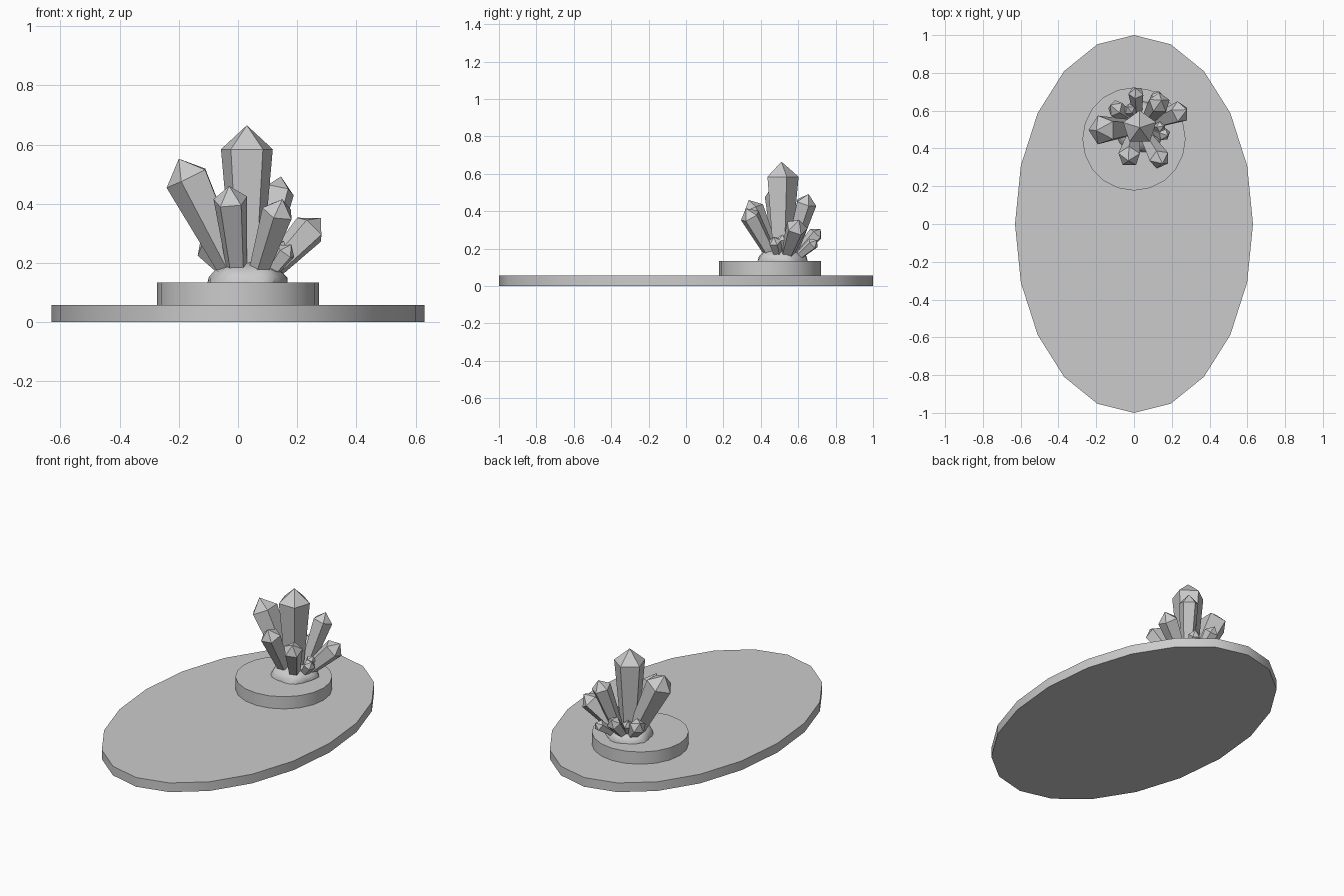
import bpy, bmesh, math, random
from mathutils import Vector

cube = bpy.data.objects.get("Cube")
if cube:
    bpy.data.objects.remove(cube, do_unlink=True)

random.seed(4)
GREY = 0.6
stone = bpy.data.materials.new("plain grey")
stone.use_nodes = True
stone.diffuse_color = (GREY, GREY, GREY, 1)
stone.node_tree.nodes["Principled BSDF"].inputs["Base Color"].default_value = (GREY, GREY, GREY, 1)


def add_object(name, bm, smooth=None):
    bmesh.ops.recalc_face_normals(bm, faces=bm.faces)
    mesh = bpy.data.meshes.new(name)
    bm.to_mesh(mesh)
    bm.free()
    mesh.materials.append(stone)
    obj = bpy.data.objects.new(name, mesh)
    bpy.context.collection.objects.link(obj)
    if smooth:
        bpy.ops.object.select_all(action='DESELECT')
        obj.select_set(True)
        bpy.context.view_layer.objects.active = obj
        bpy.ops.object.shade_smooth_by_angle(angle=math.radians(smooth))
    return obj


def disc(name, rx, ry, y, z0, z1, sides=20):
    bm = bmesh.new()
    ring = []
    for i in range(sides):
        a = math.tau * i / sides
        ring.append(bm.verts.new((rx * math.cos(a), y + ry * math.sin(a), z0)))
    face = bm.faces.new(ring)
    top = bmesh.ops.extrude_face_region(bm, geom=[face])["geom"]
    verts = [v for v in top if isinstance(v, bmesh.types.BMVert)]
    bmesh.ops.translate(bm, verts=verts, vec=(0, 0, z1 - z0))
    return add_object(name, bm, 40)


def crystal(name, base, tip, radius, spin=0.0, sides=5):
    """Flaring prism with a pointed cap, running from base to tip."""
    base, tip = Vector(base), Vector(tip)
    axis = (tip - base).normalized()
    turn = Vector((0, 0, 1)).rotation_difference(axis)
    bm = bmesh.new()
    rings = []
    for centre, r in ((base, radius * 0.55), (tip - axis * radius * 0.88, radius)):
        ring = []
        for i in range(sides):
            a = math.pi / 2 + spin + math.tau * i / sides
            ring.append(bm.verts.new(centre + turn @ Vector((r * math.cos(a), r * math.sin(a), 0))))
        rings.append(ring)
    apex = bm.verts.new(tip)
    bm.faces.new(rings[0])
    for i in range(sides):
        j = (i + 1) % sides
        bm.faces.new((rings[0][i], rings[0][j], rings[1][j], rings[1][i]))
        bm.faces.new((rings[1][i], rings[1][j], apex))
    return add_object(name, bm)


# Oval floor plate and round pedestal
disc("oval_base", 0.63, 1.0, 0, 0, 0.057)
disc("round_pedestal", 0.273, 0.273, 0.45, 0.057, 0.133)

# Lumpy rock mound the crystals grow from
bm = bmesh.new()
bmesh.ops.create_icosphere(bm, subdivisions=3, radius=1)
bmesh.ops.bisect_plane(bm, geom=bm.verts[:] + bm.edges[:] + bm.faces[:],
                       plane_co=(0, 0, 0), plane_no=(0, 0, -1), clear_outer=True)
for v in bm.verts:
    a = math.atan2(v.co.y, v.co.x)
    lump = 1 + 0.04 * math.sin(5 * a) + random.uniform(-0.03, 0.03)
    v.co = (0.032 + v.co.x * 0.135 * lump, 0.513 + v.co.y * 0.135 * lump,
            0.131 + v.co.z * 0.075 * lump)
add_object("rock_mound", bm, 60)

# Crystals: base point, tip point, shoulder radius
Z = 0.14
crystal("main_crystal", (0.03, 0.51, Z), (0.03, 0.51, 0.665), 0.092)
crystal("left_crystal", (0.0, 0.51, Z), (-0.2, 0.495, 0.552), 0.08, 0.3)
crystal("front_crystal", (0.0, 0.48, Z), (-0.03, 0.335, 0.46), 0.06)
crystal("front_right_crystal", (0.06, 0.47, Z), (0.15, 0.32, 0.415), 0.056, 0.4)
crystal("right_crystal", (0.08, 0.53, Z), (0.28, 0.605, 0.352), 0.06, 0.2)
crystal("back_right_crystal", (0.07, 0.55, Z), (0.145, 0.655, 0.492), 0.058)
crystal("back_crystal", (0.02, 0.57, Z), (0.01, 0.72, 0.305), 0.042, 0.5)
crystal("back_left_crystal", (0.0, 0.55, Z), (-0.125, 0.63, 0.285), 0.048, 0.2)
crystal("small_right_crystal", (0.09, 0.5, Z), (0.18, 0.468, 0.262), 0.036)
crystal("small_back_right_crystal", (0.07, 0.58, Z), (0.135, 0.7, 0.245), 0.034, 0.3)
crystal("small_back_crystal", (0.01, 0.56, Z), (-0.035, 0.62, 0.27), 0.032)
crystal("tiny_right_crystal", (0.09, 0.51, Z), (0.155, 0.515, 0.275), 0.028, 0.3)
